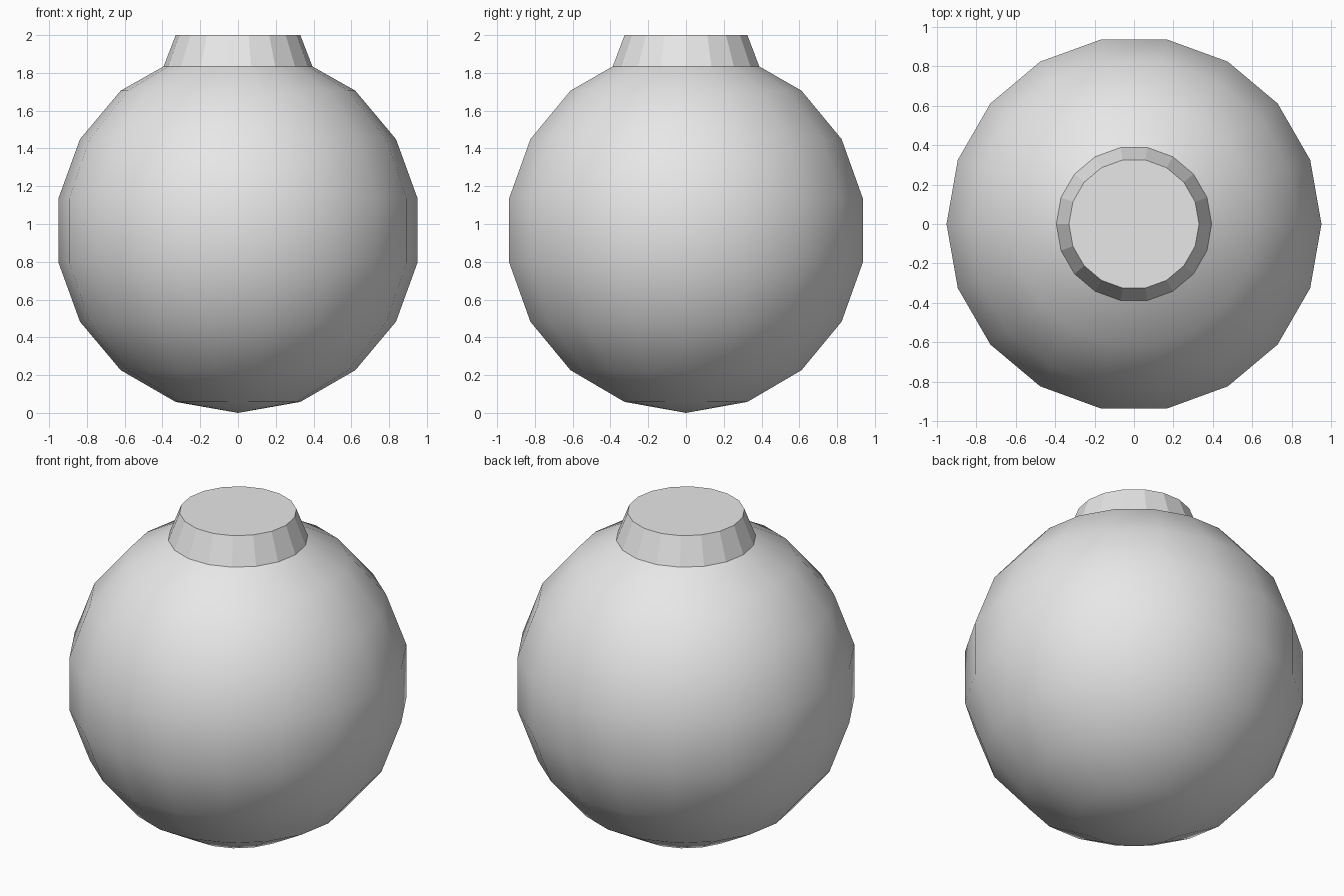
import bpy
import bmesh
from math import sin, cos, pi

SIDES = 18
RADIUS = 0.966
STEP = 2 * pi / SIDES

cube = bpy.data.objects.get("Cube")
if cube:
    bpy.data.objects.remove(cube, do_unlink=True)

grey = bpy.data.materials.new("light grey")
grey.use_nodes = True
colour = (0.8, 0.8, 0.8, 1)
grey.diffuse_color = colour
grey.node_tree.nodes["Principled BSDF"].inputs["Base Color"].default_value = colour


def lathe(name, profile, smooth, cap_top=False):
    """Spin a bottom-to-top (radius, height) profile about z."""
    bm = bmesh.new()
    rings = []
    for r, z in profile:
        if r == 0:
            rings.append([bm.verts.new((0, 0, z))] * SIDES)
        else:
            rings.append([bm.verts.new((r * cos(i * STEP), r * sin(i * STEP), z))
                          for i in range(SIDES)])
    for low, high in zip(rings, rings[1:]):
        for i in range(SIDES):
            j = (i + 1) % SIDES
            corners = [low[i], low[j], high[j], high[i]]
            bm.faces.new(list(dict.fromkeys(corners)))
    if cap_top:
        bm.faces.new(rings[-1])
    for face in bm.faces:
        face.smooth = smooth
    mesh = bpy.data.meshes.new(name)
    bm.to_mesh(mesh)
    bm.free()
    mesh.materials.append(grey)
    obj = bpy.data.objects.new(name, mesh)
    bpy.context.collection.objects.link(obj)
    return obj


# Round body: sphere rings from the bottom pole up to the collar seam
seam = (0.394, 1.834)
body = [(RADIUS * sin(i * STEP), RADIUS * (1 - cos(i * STEP))) for i in range(8)]
lathe("round_body", body + [seam], smooth=True)

# Faceted tapering collar with a flat top
lathe("top_collar", [seam, (0.33, 2.0)], smooth=False, cap_top=True)
